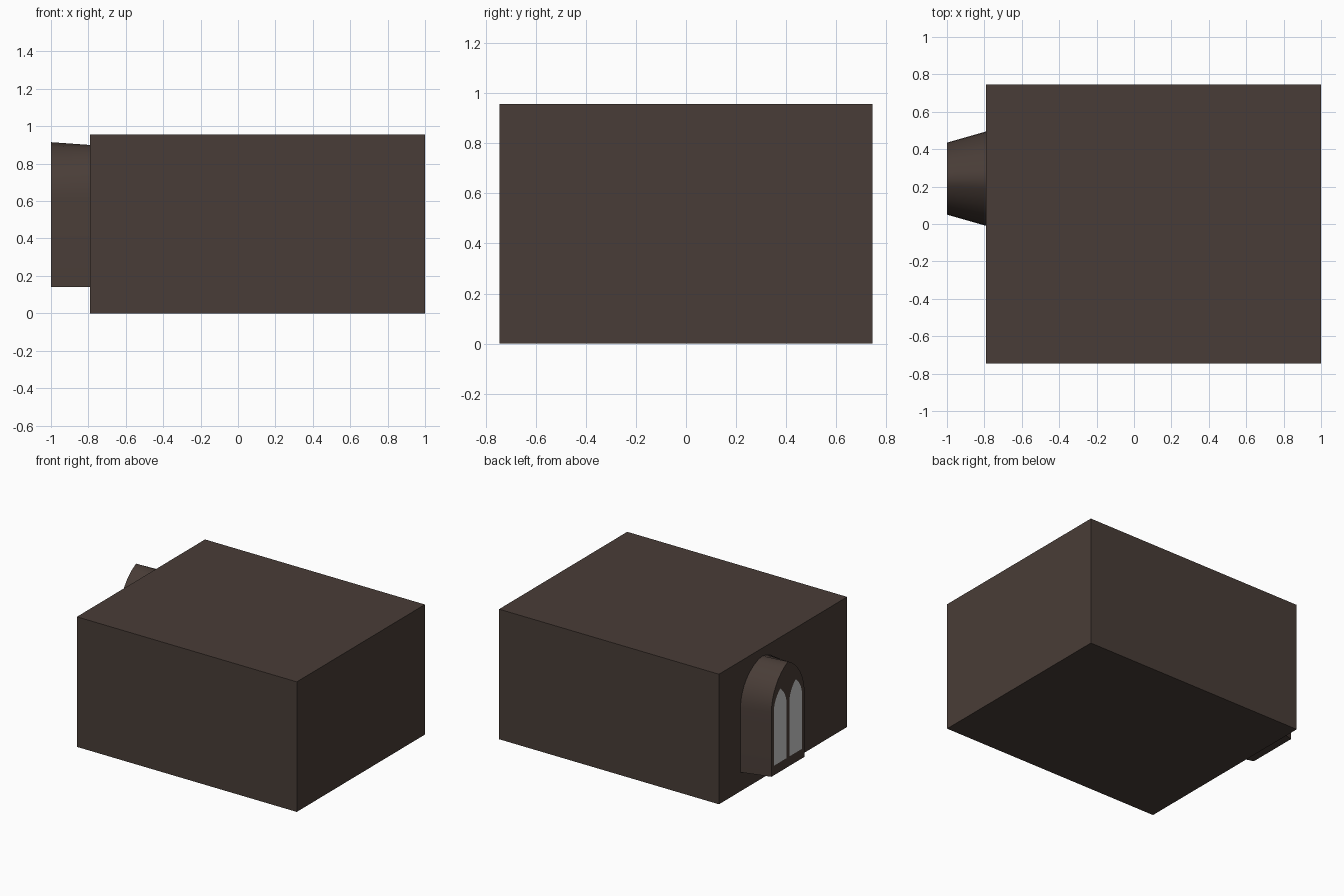
import bpy, bmesh, math
from mathutils import Vector

if "Cube" in bpy.data.objects:
    bpy.data.objects.remove(bpy.data.objects["Cube"])

CY = 0.2425          # window centre line
WALL_X, OUT_X = -0.79, -1.0
INSIDE = Vector((-0.6, CY, 0.5))


def material(name, col):
    m = bpy.data.materials.new(name)
    m.diffuse_color = (*col, 1)
    m.use_nodes = True
    m.node_tree.nodes["Principled BSDF"].inputs["Base Color"].default_value = m.diffuse_color
    return m


STONE = material("dark brown stone", (0.066, 0.046, 0.038))
GLASS = material("pale glass", (0.60, 0.60, 0.60))


def arch(x, cy, half, sill, spring, top, n=8):
    """Closed outline of a pointed arch standing in the plane x."""
    rise = top - spring
    r = (half * half + rise * rise) / (2 * half)
    end = math.asin(min(1, rise / r))
    side = [(half - r + r * math.cos(end * i / n), spring + r * math.sin(end * i / n))
            for i in range(n + 1)]
    pts = [(half, sill)] + side + [(-a, z) for a, z in side[-2::-1]] + [(-half, sill)]
    return [Vector((x, cy + a, z)) for a, z in pts]


def loop(bm, pts):
    vs = [bm.verts.new(p) for p in pts]
    return vs, [bm.edges.new((vs[i], vs[(i + 1) % len(vs)])) for i in range(len(vs))]


def finish(bm, name, mat, smooth=False):
    bm.normal_update()
    for f in bm.faces:
        if f.normal.dot(f.calc_center_median() - INSIDE) < 0:
            f.normal_flip()
    me = bpy.data.meshes.new(name)
    bm.to_mesh(me)
    bm.free()
    me.materials.append(mat)
    ob = bpy.data.objects.new(name, me)
    bpy.context.collection.objects.link(ob)
    if smooth:
        bpy.ops.object.select_all(action='DESELECT')
        ob.select_set(True)
        bpy.context.view_layer.objects.active = ob
        bpy.ops.object.shade_smooth_by_angle(angle=math.radians(60))
    return ob


inner = arch(WALL_X, CY, 0.2525, 0.14, 0.61, 0.90)
outer = arch(OUT_X, CY, 0.1925, 0.14, 0.61, 0.915)
panes = [arch(OUT_X, CY + s * 0.09, 0.075, 0.21, 0.60, 0.75) for s in (1, -1)]

# room: box whose left wall opens into the window niche
bm = bmesh.new()
ends = []
for x in (WALL_X, 1.0):
    ends.append(loop(bm, [Vector((x, y, z)) for y, z in
                          ((-.745, 0), (.745, 0), (.745, .957), (-.745, .957))]))
(va, ea), (vb, eb) = ends
for i in range(4):
    j = (i + 1) % 4
    bm.faces.new((va[i], va[j], vb[j], vb[i]))
bm.faces.new(vb)
bmesh.ops.triangle_fill(bm, edges=ea + loop(bm, inner)[1], use_beauty=True)
finish(bm, "room", STONE)

# splayed niche between wall and window
bm = bmesh.new()
va, vb = loop(bm, inner)[0], loop(bm, outer)[0]
for i in range(len(va)):
    j = (i + 1) % len(va)
    bm.faces.new((va[i], va[j], vb[j], vb[i]))
finish(bm, "window_niche", STONE, smooth=True)

# window frame with two lancet openings
bm = bmesh.new()
edges = []
for outline in [outer] + panes:
    edges += loop(bm, outline)[1]
bmesh.ops.triangle_fill(bm, edges=edges, use_beauty=True)
finish(bm, "window_frame", STONE)

# glass panes filling the openings
for outline, side in zip(panes, ("back", "front")):
    bm = bmesh.new()
    bm.faces.new(loop(bm, outline)[0])
    finish(bm, side + "_pane", GLASS)
